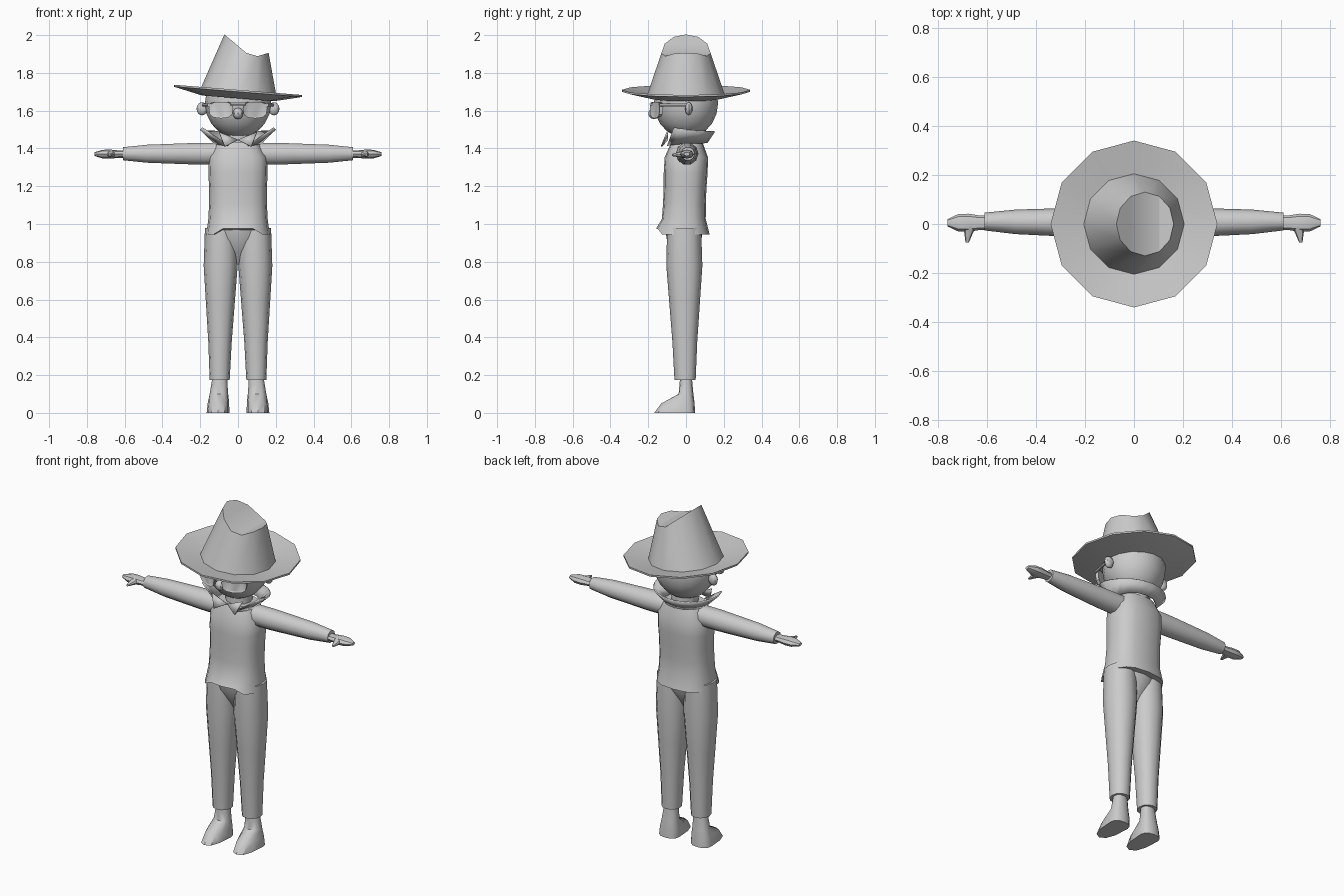
import bpy
import bmesh
from math import sin, cos, pi, radians, copysign
from mathutils import Vector, Matrix

cube = bpy.data.objects.get("Cube")
if cube:
    bpy.data.objects.remove(cube, do_unlink=True)

colour = (0.6, 0.6, 0.6, 1)
grey = bpy.data.materials.new("plain grey")
grey.use_nodes = True
grey.diffuse_color = colour
grey.node_tree.nodes["Principled BSDF"].inputs["Base Color"].default_value = colour


def finish(name, bm, mirror=False, angle=40, thickness=0):
    """Turn a bmesh into a shaded object, optionally mirrored and thickened."""
    bmesh.ops.recalc_face_normals(bm, faces=bm.faces)
    mesh = bpy.data.meshes.new(name)
    bm.to_mesh(mesh)
    bm.free()
    mesh.polygons.foreach_set("use_smooth", [True] * len(mesh.polygons))
    mesh.set_sharp_from_angle(angle=radians(angle))
    mesh.materials.append(grey)
    part = bpy.data.objects.new(name, mesh)
    bpy.context.scene.collection.objects.link(part)
    if thickness:
        solid = part.modifiers.new("thickness", "SOLIDIFY")
        solid.thickness = thickness
        solid.offset = 0
    if mirror:
        part.modifiers.new("other side", "MIRROR")


def bridge(name, rows, **options):
    """Skin rows of ring points; the end caps are strips, so a folded ring keeps its crease."""
    bm = bmesh.new()
    rows = [[bm.verts.new(point) for point in row] for row in rows]
    sides = len(rows[0])
    for low, high in zip(rows, rows[1:]):
        for k in range(sides):
            bm.faces.new((low[k - 1], low[k], high[k], high[k - 1]))
    for row in (rows[0], rows[-1]):
        for k in range(sides // 2):
            strip = [row[k], row[k + 1], row[sides - k - 1], row[-k]]
            bm.faces.new(list(dict.fromkeys(strip)))
    finish(name, bm, **options)


def limb(name, start, end, widths, ratio=1.0, sides=12, power=2.0, shape=None, **options):
    """Evenly spaced oval rings from start to end, square to the longest direction."""
    start, end = Vector(start), Vector(end)
    along = max(range(3), key=lambda i: abs(end[i] - start[i]))
    across, up = [i for i in range(3) if i != along]
    rows = []
    for r, width in enumerate(widths):
        centre = start.lerp(end, r / (len(widths) - 1))
        row = []
        for k in range(sides):
            c, s = cos(2 * pi * k / sides), sin(2 * pi * k / sides)
            point = centre.copy()
            point[across] += width * copysign(abs(c) ** (2 / power), c)
            point[up] += width * ratio * copysign(abs(s) ** (2 / power), s)
            row.append(shape(r, *point) if shape else point)
        rows.append(row)
    bridge(name, rows, **options)


def ball(name, centre, radii, segments=12, **options):
    bm = bmesh.new()
    bmesh.ops.create_uvsphere(bm, u_segments=segments, v_segments=segments // 2 + 2, radius=1,
                              matrix=Matrix.Translation(centre) @ Matrix.Diagonal((*radii, 1)))
    finish(name, bm, **options)


# Hat: brim tilted to one side, tapered crown with a folded top
def hat_ring(radius, height, tilt=0.08):
    angles = [2 * pi * k / 12 for k in range(12)]
    return [(radius * cos(a), radius * sin(a), height - tilt * radius * cos(a)) for a in angles]


def folded(x, y, fold=0.075, valley=1.88):
    """Crown top: a steep rise on one side of the fold, a gentle one on the other."""
    slope = 0.84 if x < fold else 0.3
    return x, y, valley + slope * abs(x - fold)


crown_top = [folded(0.045 + 0.9 * x, y) for x, y, z in hat_ring(0.13, 0)]
bridge("hat", [hat_ring(0.19, 1.665), hat_ring(0.34, 1.7), hat_ring(0.34, 1.71),
               hat_ring(0.205, 1.685), crown_top], angle=32)

# Head, neck, ears and nose
ball("head", (0, 0, 1.64), (0.175, 0.17, 0.185), segments=16)
limb("neck", (0, 0.01, 1.4), (0, 0.01, 1.52), (0.075, 0.07))
ball("ear", (0.19, 0.015, 1.61), (0.03, 0.02, 0.035), segments=8, mirror=True)
ball("nose", (0, -0.17, 1.585), (0.028, 0.03, 0.03), segments=8)


# Glasses: wrapped, flat-topped frames with recessed lenses
def wrap_lens(r, x, y, z):
    recess = 0.025 if r == 2 else 0
    return x, y + recess + 0.4 * (x - 0.03), min(z, 1.645)


limb("glasses_lens", (0.09, -0.17, 1.61), (0.09, -0.21, 1.61), (0.06, 0.065, 0.055),
     ratio=0.78, power=2.8, shape=wrap_lens, mirror=True, angle=30)
limb("glasses_bridge", (-0.04, -0.185, 1.635), (0.04, -0.185, 1.635), (0.008, 0.008), sides=6)
limb("glasses_temple", (0.155, -0.14, 1.63), (0.185, 0.01, 1.63), (0.008, 0.008),
     sides=6, mirror=True)

# Collar: flared strip open at the front, its ends drawn out into tips
bm = bmesh.new()
back = pi / 2
pairs = []
for k in range(-6, 7):
    turn = k / 6
    tip = abs(turn) ** 3
    low, high = back + turn * radians(155), back + turn * radians(122)
    flare = 0.175 + 0.05 * tip
    pairs.append((bm.verts.new((0.125 * cos(low), 0.11 * sin(low), 1.43 - 0.015 * tip)),
                  bm.verts.new((flare * cos(high), 0.01 + 0.14 * sin(high), 1.49 + 0.02 * tip))))
for (a, b), (c, d) in zip(pairs, pairs[1:]):
    bm.faces.new((a, c, d, b))
finish("collar", bm, thickness=0.008)

# Pointed collar flap beside the throat
bm = bmesh.new()
throat, point, fold = (0, -0.1, 1.445), (0.07, -0.13, 1.41), (0.1, -0.1, 1.485)
bm.faces.new([bm.verts.new(corner) for corner in (throat, point, fold)])
finish("collar_flap", bm, mirror=True, thickness=0.008)


# Shirt: flared hem with a raised notch at the front
def hem(r, x, y, z):
    if r == 0:
        y *= 1.14
        if y < -0.05 and abs(x) < 0.1:
            z += 0.03
    return x, y, z


limb("shirt", (0, -0.015, 0.945), (0, 0.005, 1.435),
     (0.168, 0.157, 0.153, 0.153, 0.157, 0.155, 0.11),
     ratio=0.74, sides=16, power=2.6, shape=hem)

# Sleeves, hands and thumbs
limb("sleeve", (0.1, 0.005, 1.372), (0.61, 0.01, 1.372), (0.06, 0.06, 0.055, 0.05, 0.036),
     sides=10, mirror=True)
limb("hand", (0.59, 0.005, 1.37), (0.76, 0.005, 1.37), (0.03, 0.03, 0.037, 0.035, 0.015),
     ratio=0.65, sides=8, mirror=True)
limb("thumb", (0.67, -0.01, 1.37), (0.68, -0.075, 1.365), (0.026, 0.016, 0.007),
     ratio=0.8, sides=8, mirror=True)

# Trousers
limb("trouser_seat", (0, -0.01, 0.785), (0, -0.01, 0.98), (0.02, 0.08, 0.13, 0.145), ratio=0.7)
limb("trouser_leg", (0.097, -0.005, 0.175), (0.09, -0.01, 0.98),
     (0.053, 0.062, 0.076, 0.09, 0.085), ratio=1.06, power=2.2, mirror=True)


# Shoes: the front half is drawn out into a toe that fades towards the ankle
def toe(r, x, y, z):
    stretch = 2.5 * max(0, 1 - (z / 0.1) ** 2)
    return x, y * (1 + stretch) if y < 0 else y, z


limb("shoe", (0.106, 0, 0), (0.096, 0, 0.2), (0.06, 0.057, 0.049, 0.043, 0.038),
     ratio=0.8, power=2.4, shape=toe, mirror=True)
